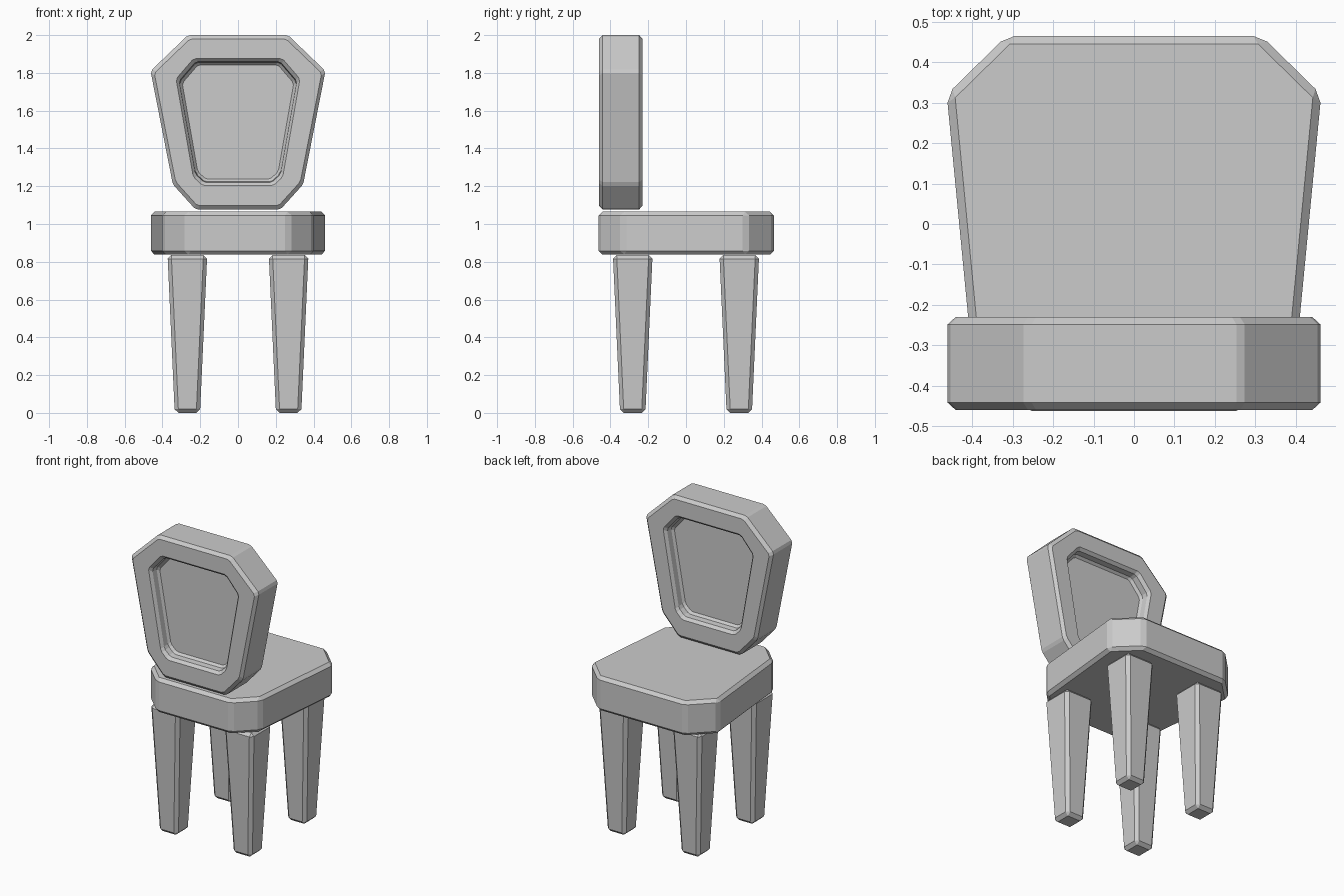
import bpy
from mathutils import Vector

if "Cube" in bpy.data.objects:
    bpy.data.objects.remove(bpy.data.objects["Cube"])


def mirrored(half):
    """Complete a right-hand half outline across x = 0."""
    return half + [(-x, z) for x, z in reversed(half)]


def chamfer(points, d):
    """Cut every corner of a closed outline."""
    out = []
    for i, p in enumerate(points):
        p = Vector(p)
        for q in (Vector(points[i - 1]), Vector(points[(i + 1) % len(points)])):
            out.append(p + (q - p).normalized() * d)
    return out


def loft(name, rings):
    """Skin a stack of equal-length rings and cap both ends."""
    n = len(rings[0])
    verts = [v for r in rings for v in r]
    faces = [(k * n + i, k * n + (i + 1) % n, (k + 1) * n + (i + 1) % n, (k + 1) * n + i)
             for k in range(len(rings) - 1) for i in range(n)]
    faces += [tuple(reversed(range(n))), tuple(range(len(verts) - n, len(verts)))]
    mesh = bpy.data.meshes.new(name)
    mesh.from_pydata(verts, [], faces)
    obj = bpy.data.objects.new(name, mesh)
    bpy.context.collection.objects.link(obj)
    return obj


def bevel(obj, width):
    mod = obj.modifiers.new("bevel", 'BEVEL')
    mod.width, mod.segments, mod.limit_method = width, 1, 'ANGLE'
    mod.angle_limit = 0.3


# Seat: chamfered trapezoid slab
seat_plan = mirrored([(0.27, -0.463), (0.40, -0.335), (0.463, 0.32), (0.315, 0.465)])
seat = loft("seat", [[(x, y, z) for x, y in seat_plan] for z in (0.838, 1.065)])
bevel(seat, 0.02)

# Tapered legs
for y_name, sy in (("front", -1), ("rear", 1)):
    for x_name, sx in (("left", -1), ("right", 1)):
        cx, cy = 0.268 * sx, 0.282 * sy
        rings = [[(cx + a * h, cy + b * h, z)
                  for a, b in ((-1, -1), (1, -1), (1, 1), (-1, 1))]
                 for z, h in ((0, 0.067), (0.836, 0.105))]
        bevel(loft(f"{y_name}_{x_name}_leg", rings), 0.02)

# Backrest: thick shield with a stepped recess on both faces
outer = chamfer(mirrored([(0.225, 1.077), (0.345, 1.21), (0.463, 1.81), (0.265, 2.0)]), 0.012)
inner = chamfer(mirrored([(0.19, 1.204), (0.237, 1.25), (0.328, 1.768), (0.235, 1.876)]), 0.012)
mid_y, half_y = -0.345, 0.115


def ring(outline, scale, depth):
    return [(p.x * scale, 1.54 + (p.y - 1.54) * scale, depth) for p in outline]


side = [ring(inner, 0.90, half_y - 0.07), ring(inner, 0.94, half_y - 0.055),
        ring(inner, 0.95, half_y - 0.018), ring(inner, 1.0, half_y),
        ring(outer, 0.957, half_y), ring(outer, 1.0, half_y - 0.018)]
front = [[(x, mid_y - d, z) for x, z, d in r] for r in side]
back = [[(x, mid_y + d, z) for x, z, d in r] for r in reversed(side)]
backrest = loft("backrest", front + back)
backrest.data.flip_normals()
